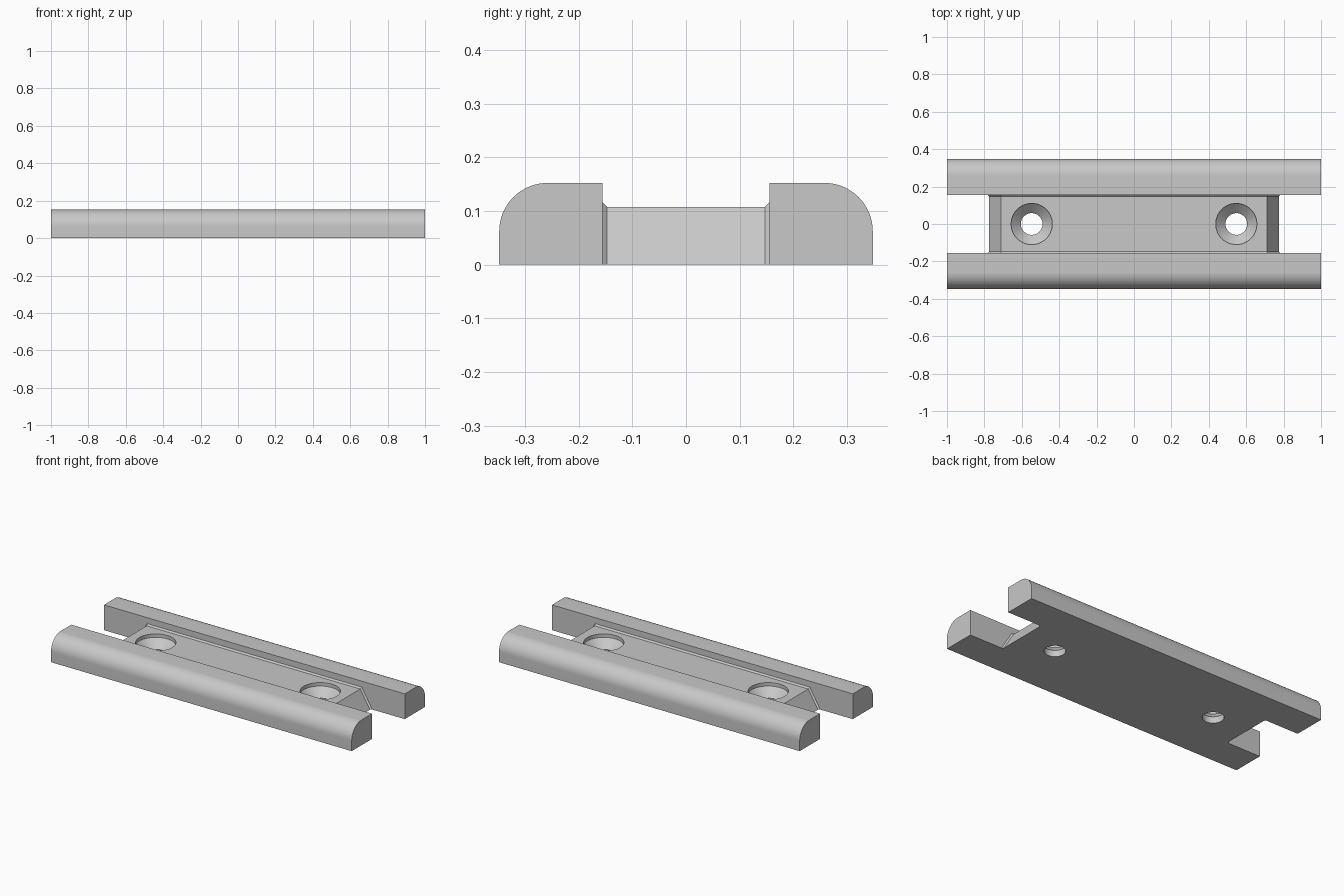
import bpy, bmesh, math

cube = bpy.data.objects.get("Cube")
if cube:
    bpy.data.objects.remove(cube, do_unlink=True)

GREY = (0.58, 0.58, 0.58, 1.0)
grey = bpy.data.materials.new("plain grey")
grey.use_nodes = True
grey.diffuse_color = GREY
grey.node_tree.nodes["Principled BSDF"].inputs["Base Color"].default_value = GREY

HALF_Y, RAIL_IN, RAIL_H, ROUND = 0.348, 0.156, 0.152, 0.09
TOP = 0.107
HOLE_X = 0.547


def loft(name, sections):
    """Skin matching closed loops of points and cap both ends."""
    bm = bmesh.new()
    rings = [[bm.verts.new(p) for p in s] for s in sections]
    n = len(rings[0])
    for a, b in zip(rings, rings[1:]):
        for i in range(n):
            j = (i + 1) % n
            bm.faces.new((a[i], a[j], b[j], b[i]))
    bm.faces.new(rings[0][::-1])
    bm.faces.new(rings[-1])
    bmesh.ops.recalc_face_normals(bm, faces=bm.faces[:])
    mesh = bpy.data.meshes.new(name)
    bm.to_mesh(mesh)
    bm.free()
    mesh.materials.append(grey)
    obj = bpy.data.objects.new(name, mesh)
    bpy.context.collection.objects.link(obj)
    return obj


def smooth(obj):
    bpy.ops.object.select_all(action="DESELECT")
    obj.select_set(True)
    bpy.context.view_layer.objects.active = obj
    bpy.ops.object.shade_smooth_by_angle(angle=math.radians(30))


# Long rails with a rounded outer top edge
def rail(name, side):
    profile = [(RAIL_IN, 0), (HALF_Y, 0)]
    for i in range(17):
        a = math.pi / 2 * i / 16
        profile.append((HALF_Y - ROUND + ROUND * math.cos(a),
                        RAIL_H - ROUND + ROUND * math.sin(a)))
    profile.append((RAIL_IN, RAIL_H))
    smooth(loft(name, [[(x, side * y, z) for y, z in profile] for x in (-1, 1)]))


rail("front_rail", -1)
rail("back_rail", 1)


# Middle plate with sloped ends, flaring slightly where it meets the rails
def plate_section(y, grow):
    low, high, z = 0.775 + grow, 0.71 + grow / 2, TOP + grow
    return [(-low, y, 0), (low, y, 0), (high, y, z), (-high, y, z)]


plate = loft("middle_plate", [plate_section(-RAIL_IN, 0.009), plate_section(-0.147, 0),
                              plate_section(0.147, 0), plate_section(RAIL_IN, 0.009)])

# Countersunk screw holes: wide recess, cone, narrow bore
bore = [(0.058, -0.05), (0.058, 0.038), (0.11, 0.086), (0.11, 0.2)]
for name, x in (("right_hole_cutter", -HOLE_X), ("left_hole_cutter", HOLE_X)):
    cutter = loft(name, [[(x + r * math.cos(math.tau * i / 48),
                           r * math.sin(math.tau * i / 48), z) for i in range(48)]
                         for r, z in bore])
    mod = plate.modifiers.new(name, "BOOLEAN")
    mod.operation = "DIFFERENCE"
    mod.solver = "EXACT"
    mod.object = cutter
    bpy.context.view_layer.objects.active = plate
    bpy.ops.object.modifier_apply(modifier=mod.name)
    bpy.data.objects.remove(cutter, do_unlink=True)
smooth(plate)
